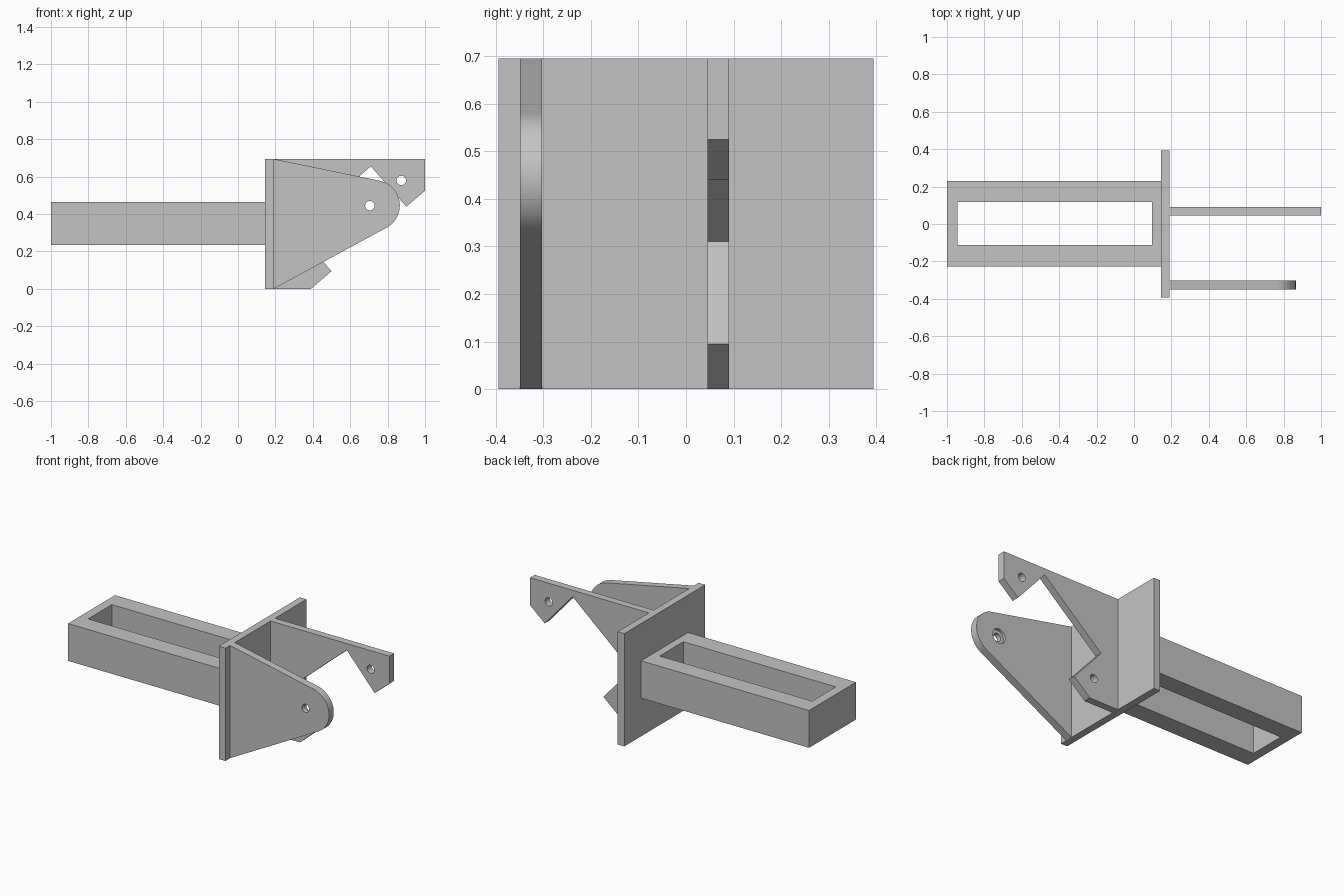
import bpy, bmesh
from math import cos, sin, radians, pi
from mathutils import Vector

cube = bpy.data.objects.get("Cube")
if cube:
    bpy.data.objects.remove(cube, do_unlink=True)

grey = bpy.data.materials.new("plain grey")
grey.use_nodes = True
grey.diffuse_color = (0.55, 0.55, 0.55, 1)
grey.node_tree.nodes["Principled BSDF"].inputs["Base Color"].default_value = grey.diffuse_color


def prism(name, outline, direction):
    """Extrude a closed 3D outline along a direction."""
    bm = bmesh.new()
    face = bm.faces.new([bm.verts.new(p) for p in outline])
    side = bmesh.ops.extrude_face_region(bm, geom=[face], use_keep_orig=True)
    verts = [v for v in side["geom"] if isinstance(v, bmesh.types.BMVert)]
    bmesh.ops.translate(bm, verts=verts, vec=Vector(direction))
    bmesh.ops.recalc_face_normals(bm, faces=bm.faces)
    mesh = bpy.data.meshes.new(name)
    bm.to_mesh(mesh)
    bm.free()
    mesh.materials.append(grey)
    obj = bpy.data.objects.new(name, mesh)
    bpy.context.collection.objects.link(obj)
    return obj


def box(name, x0, x1, y0, y1, z0, z1):
    outline = [(x0, y0, z0), (x1, y0, z0), (x1, y1, z0), (x0, y1, z0)]
    return prism(name, outline, (0, 0, z1 - z0))


def lug(name, profile, y0, y1):
    """Upright plate from an x-z profile."""
    return prism(name, [(x, y0, z) for x, z in profile], (0, y1 - y0, 0))


def arc(cx, cz, r, start, end, steps):
    angles = [radians(start + (end - start) * i / steps) for i in range(steps + 1)]
    return [(cx + r * cos(a), cz + r * sin(a)) for a in angles]


def cut(target, cutter):
    mod = target.modifiers.new("cut", "BOOLEAN")
    mod.operation = "DIFFERENCE"
    mod.solver = "EXACT"
    mod.object = cutter
    bpy.context.view_layer.objects.active = target
    bpy.ops.object.modifier_apply(modifier=mod.name)
    bpy.data.objects.remove(cutter, do_unlink=True)


def drill(target, x, z, r, y0, y1):
    cut(target, lug("drill_cutter", arc(x, z, r, 0, 352.5, 47), y0, y1))


# Rectangular frame arm with an open slot through it
arm = box("frame_arm", -1, 0.145, -0.227, 0.23, 0.235, 0.465)
cut(arm, box("slot_cutter", -0.943, 0.097, -0.112, 0.118, 0.1, 0.6))

# Mounting plate
plate = box("mounting_plate", 0.145, 0.19, -0.394, 0.394, 0, 0.695)

# Rounded front lug with a pin hole, counterbored on the inside
front = lug("front_lug", [(0.19, 0)] + arc(0.73, 0.446, 0.135, -61.3, 78.3, 28)
            + [(0.19, 0.695)], -0.349, -0.303)
drill(front, 0.705, 0.445, 0.025, -0.5, -0.2)
drill(front, 0.705, 0.445, 0.045, -0.32, -0.2)

# Notched rear lug with two hooks and a pin hole in each
rear = lug("rear_lug", [(0.19, 0), (0.39, 0), (0.5, 0.095), (0.31, 0.31), (0.71, 0.655),
                        (0.9, 0.44), (1, 0.525), (1, 0.695), (0.19, 0.695)], 0.045, 0.09)
for x, z in ((0.873, 0.58), (0.36, 0.133)):
    drill(rear, x, z, 0.025, -0.1, 0.2)

# Smooth the round edges, keep the corners sharp
bpy.ops.object.select_all(action="DESELECT")
for obj in (front, rear):
    obj.select_set(True)
bpy.context.view_layer.objects.active = front
bpy.ops.object.shade_smooth_by_angle(angle=radians(30))
